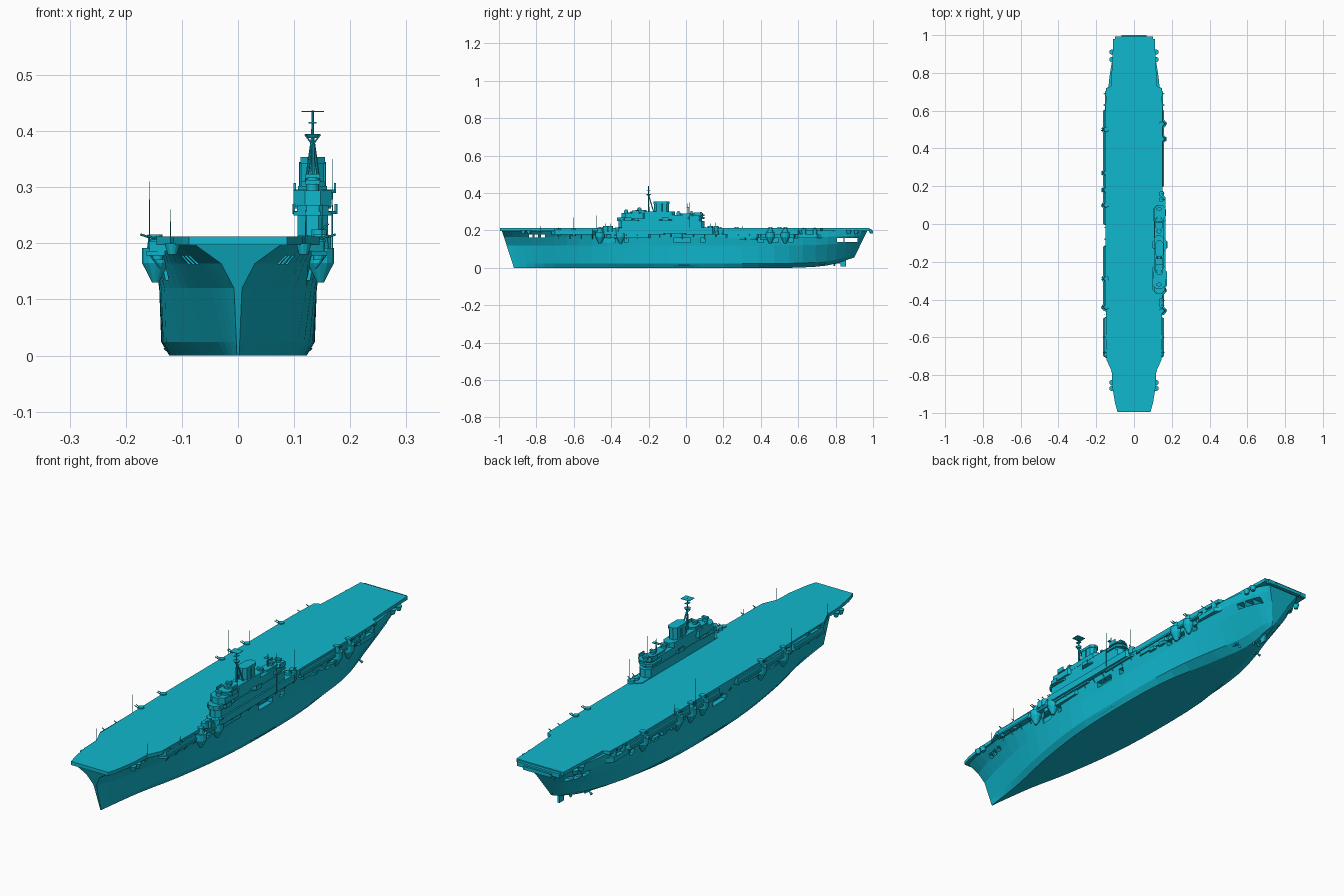
import bpy
import bmesh
import math
from mathutils import Vector, Matrix

default_cube = bpy.data.objects.get("Cube")
if default_cube:
    bpy.data.objects.remove(default_cube, do_unlink=True)

paint = bpy.data.materials.new("turquoise_paint")
paint.use_nodes = True
turquoise = (0.005, 0.48, 0.62, 1)
paint.diffuse_color = turquoise
paint.node_tree.nodes["Principled BSDF"].inputs["Base Color"].default_value = turquoise

DECK = 0.212
ISLAND_X = 0.133


def finish(name, bm):
    bmesh.ops.recalc_face_normals(bm, faces=bm.faces)
    mesh = bpy.data.meshes.new(name)
    bm.to_mesh(mesh)
    bm.free()
    mesh.materials.append(paint)
    obj = bpy.data.objects.new(name, mesh)
    bpy.context.collection.objects.link(obj)
    return obj


def box(bm, center, size):
    matrix = Matrix.Translation(center) @ Matrix.Diagonal((*size, 1))
    bmesh.ops.create_cube(bm, size=1, matrix=matrix)


def rod(bm, start, end, radius, tip=None, sides=8):
    start, end = Vector(start), Vector(end)
    axis = end - start
    turn = axis.to_track_quat("Z", "Y").to_matrix().to_4x4()
    bmesh.ops.create_cone(bm, cap_ends=True, segments=sides, radius1=radius,
                          radius2=radius if tip is None else tip, depth=axis.length,
                          matrix=Matrix.Translation((start + end) / 2) @ turn)


def drum(bm, x, y, low, high, radius, tip=None, sides=12):
    rod(bm, (x, y, low), (x, y, high), radius, tip, sides)


def prism(bm, outline, low, high, grow=1.0):
    """Extrude a plan outline upwards, optionally widening its top in x."""
    mid = sum(x for x, y in outline) / len(outline)
    base = [bm.verts.new((x, y, low)) for x, y in outline]
    top = [bm.verts.new((mid + (x - mid) * grow, y, high)) for x, y in outline]
    bm.faces.new(base)
    bm.faces.new(top)
    for i in range(len(base)):
        j = (i + 1) % len(base)
        bm.faces.new((base[i], base[j], top[j], top[i]))


def mirrored(edge):
    return edge + [(-x, y) for x, y in reversed(edge)]


def blend(a, b, c, d, t):
    """Smooth curve through b and c."""
    return [q + t / 2 * (r - p + t * (2 * p - 5 * q + 4 * r - s + t * (3 * (q - r) + s - p)))
            for p, q, r, s in zip(a, b, c, d)]


# Hull: y, keel height, rake, then half widths from keel to deck
stations = [
    (-.92, 0, -.065, .002, .003, .007, .03, .08),
    (-.85, 0, -.04, .01, .016, .034, .06, .1),
    (-.7, 0, 0, .032, .048, .075, .1, .125),
    (-.5, 0, 0, .075, .092, .112, .125, .138),
    (-.25, 0, 0, .11, .128, .137, .143, .148),
    (0, 0, 0, .122, .136, .14, .147, .15),
    (.3, 0, 0, .115, .134, .14, .147, .15),
    (.55, 0, 0, .07, .11, .135, .143, .145),
    (.75, .012, .01, .025, .06, .115, .13, .132),
    (.87, .046, .04, .01, .03, .082, .1, .105),
    (.9, .056, .07, .004, .01, .04, .06, .075),
]
levels = (0, .12, .6, .82, 1)
sections = []
for i in range(len(stations) - 1):
    a, b = stations[max(i - 1, 0)], stations[i]
    c, d = stations[i + 1], stations[min(i + 2, len(stations) - 1)]
    sections += [blend(a, b, c, d, step / 3) for step in range(3)]
sections.append(stations[-1])

bm = bmesh.new()
rings = []
for y, keel, rake, *widths in sections:
    side = []
    for level, width in zip(levels, widths):
        z = max(keel, 0) + level * (0.2 - max(keel, 0))
        side.append((max(width, .002), y + rake * level, z))
    ring = side + [(-x, yy, z) for x, yy, z in reversed(side)]
    rings.append([bm.verts.new(point) for point in ring])
for first, second in zip(rings, rings[1:]):
    for i in range(len(first)):
        j = (i + 1) % len(first)
        bm.faces.new((first[i], first[j], second[j], second[i]))
bm.faces.new(rings[0])
bm.faces.new(rings[-1])
hull = finish("hull", bm)

# Openings: through ports at bow and stern, shallow bays along the sides
bm = bmesh.new()
for y in (-.83, -.8, -.765):
    box(bm, (0, y, .17), (.5, .02, .016))
for y in (.825, .865, .9):
    box(bm, (0, y, .148), (.5, .033, .022))
for y, length in ((-.56, .02), (-.41, .06), (-.32, .02), (-.02, .09),
                  (.09, .025), (.4, .03), (.47, .05), (.56, .025)):
    for side in (-1, 1):
        box(bm, (side * .15, y, .147), (.06, length, .025))
cutter = finish("opening_cutter", bm)
cutter.hide_render = True
cutter.hide_viewport = True
cut = hull.modifiers.new("openings", "BOOLEAN")
cut.operation = "DIFFERENCE"
cut.solver = "EXACT"
cut.object = cutter

# Flight deck with a stepped edge and a round-down at the stern
bm = bmesh.new()
edge = [(.087, -.995), (.1, -.95), (.115, -.86), (.118, -.78), (.145, -.72), (.148, -.55),
        (.152, -.3), (.152, .57), (.147, .72), (.122, .73), (.113, .9), (.11, .98)]
prism(bm, mirrored(edge), .197, DECK)
finish("flight_deck", bm)

bm = bmesh.new()
box(bm, (0, .985, .198), (.2, .014, .018))
box(bm, (0, .992, .192), (.13, .016, .014))
finish("stern_round_down", bm)

# Galleries under the deck edge
bm = bmesh.new()
for side, reach in ((1, .158), (-1, .163)):
    for front, back in ((-.7, -.5), (-.45, -.12), (.0, .17), (.2, .6)):
        outline = [(side * .13, front - .02), (side * reach, front),
                   (side * reach, back), (side * .13, back + .02)]
        prism(bm, outline, .178, .186)
        prism(bm, [(x * .97, y) for x, y in outline], .186, .204)
    for i in range(22):
        y = -.68 + i * .06
        rod(bm, (side * .138, y, .155), (side * .157, y, .18), .002, sides=4)
finish("side_galleries", bm)

# Side plating stretches that widen the hull below the galleries
bm = bmesh.new()
for side in (-1, 1):
    for front, back in ((-.4, -.2), (.22, .38), (.6, .7)):
        prism(bm, [(side * .12, front - .04), (side * .153, front),
                   (side * .153, back), (side * .12, back + .04)], .16, .18)
finish("sponson_plating", bm)

# Gun tubs with twin gun mounts
bm, guns = bmesh.new(), bmesh.new()
for side, places in ((1, (-.46, -.35, .45, .53)), (-1, (-.44, -.29, .1, .18, .27, .5))):
    for y in places:
        x = side * .147
        drum(bm, x, y, .13, .165, .006, .024)
        drum(bm, x, y, .165, .192, .024)
        drum(guns, x, y, .192, .216, .015, .012)
        for shift in (-.005, .005):
            rod(guns, (x, y + shift, .207), (x + side * .027, y + shift, .216), .002, sides=6)
for side in (-1, 1):
    for y in (-.68, -.6, .63, .69):
        drum(bm, side * .143, y, .17, .207, .009, .013)
        rod(guns, (side * .145, y, .207), (side * .162, y, .214), .002, sides=6)
    for y in (-.87, -.84, .78, .87, .91):
        drum(bm, side * .117, y, .18, .2, .008, .014)
finish("gun_tubs", bm)
finish("gun_mounts", guns)

# Ship boats hanging in the galleries
bm = bmesh.new()
for side in (-1, 1):
    for y in (.3, .36, .42):
        prism(bm, [(side * .148, y - .025), (side * .155, y - .01), (side * .155, y + .015),
                   (side * .148, y + .022), (side * .142, y)], .15, .163, 1.6)
finish("ship_boats", bm)

# Island tower
def island_block(bm, front, back, half, low, high, shift=0):
    x, bevel = ISLAND_X + shift, half * .6
    prism(bm, [(x - half * .4, front), (x + half * .4, front), (x + half, front + bevel),
               (x + half, back - bevel), (x + half * .4, back), (x - half * .4, back),
               (x - half, back - bevel), (x - half, front + bevel)], low, high)


bm = bmesh.new()
island_block(bm, -.36, .1, .027, .195, .25)
island_block(bm, -.37, -.24, .034, .25, .257)
island_block(bm, -.32, .085, .025, .25, .282)
island_block(bm, -.37, -.27, .028, .257, .268)
island_block(bm, -.345, -.21, .034, .265, .294)
island_block(bm, -.3, -.06, .026, .28, .302)
island_block(bm, -.27, -.21, .021, .3, .31)
island_block(bm, .0, .1, .033, .262, .272)
island_block(bm, -.03, .06, .018, .28, .29)
island_block(bm, -.38, .16, .03, .185, .215, .003)
finish("island", bm)

bm = bmesh.new()
for front, low, half in ((-.35, .252, .037), (-.31, .29, .036), (-.15, .252, .038),
                         (.02, .278, .03)):
    island_block(bm, front, front + .08, half, low, low + .006, .004)
    for side in (-1, 1):
        box(bm, (ISLAND_X + .004 + side * half, front + .04, low + .009), (.004, .035, .018))
finish("island_platforms", bm)

bm = bmesh.new()
island_block(bm, -.17, -.092, .02, .28, .342)
island_block(bm, -.174, -.088, .022, .342, .354)
for side in (-1, 1):
    rod(bm, (ISLAND_X + side * .02, -.13, .28), (ISLAND_X + side * .02, -.13, .345), .004)
finish("funnel", bm)

# Directors and light guns on the island
bm = bmesh.new()
for y, base in ((-.32, .294), (-.25, .305), (-.04, .285), (.03, .285), (.08, .28)):
    drum(bm, ISLAND_X, y, base - .01, base + .012, .011)
    box(bm, (ISLAND_X, y, base + .015), (.026, .012, .008))
for y in (-.43, -.405, .13, .16):
    drum(bm, ISLAND_X + .012, y, .195, .225, .014)
    rod(bm, (ISLAND_X + .012, y, .222), (ISLAND_X + .028, y, .235), .002, sides=6)
finish("directors", bm)

# Tripod mast with platforms and yards
bm = bmesh.new()
mast_y = -.2
rod(bm, (ISLAND_X, mast_y, .29), (ISLAND_X, mast_y, .437), .004, .002)
for side in (-1, 1):
    rod(bm, (ISLAND_X + side * .014, mast_y + .03, .29), (ISLAND_X, mast_y, .39), .003)
    rod(bm, (ISLAND_X, mast_y, .375), (ISLAND_X + side * .014, mast_y, .394), .0015, sides=5)
drum(bm, ISLAND_X, mast_y, .388, .395, .008, .013)
box(bm, (ISLAND_X, mast_y, .435), (.04, .035, .002))
box(bm, (ISLAND_X, mast_y, .415), (.014, .02, .002))
drum(bm, ISLAND_X, .01, .28, .345, .003, .0015, 6)
box(bm, (ISLAND_X, .01, .325), (.03, .012, .003))
finish("main_mast", bm)

# Aerial poles
bm = bmesh.new()
for x, y, high in ((-.158, -.48, .28), (-.158, .16, .31), (-.158, .3, .26), (-.12, -.78, .26),
                   (.12, -.78, .26), (.15, -.6, .27), (.168, .02, .35), (.155, .16, .31)):
    drum(bm, x, y, .19, high, .0012, .0006, 5)
finish("aerial_poles", bm)

# Rudder, shafts and propellers
bm = bmesh.new()
box(bm, (0, .84, .034), (.008, .03, .056))
box(bm, (0, .815, .035), (.005, .022, .022))
finish("rudder", bm)

bm = bmesh.new()
for x, y in ((-.055, .73), (0, .79), (.055, .73)):
    rod(bm, (x, y - .14, .027), (x, y, .024), .004)
    rod(bm, (x, y, .024), (x, y + .015, .024), .006, .001)
    rod(bm, (x, y - .015, .024), (x * .9, y - .015, .07), .003, sides=4)
    for blade in range(3):
        angle = math.tau * blade / 3 + math.pi / 2
        rod(bm, (x, y, .024), (x + .019 * math.cos(angle), y + .004,
                               .024 + .019 * math.sin(angle)), .002, .006, 5)
finish("propellers", bm)

# Bilge keels
bm = bmesh.new()
for side in (-1, 1):
    rod(bm, (side * .118, -.22, .014), (side * .129, 0, .012), .004, sides=4)
    rod(bm, (side * .129, 0, .012), (side * .118, .28, .014), .004, sides=4)
finish("bilge_keels", bm)
